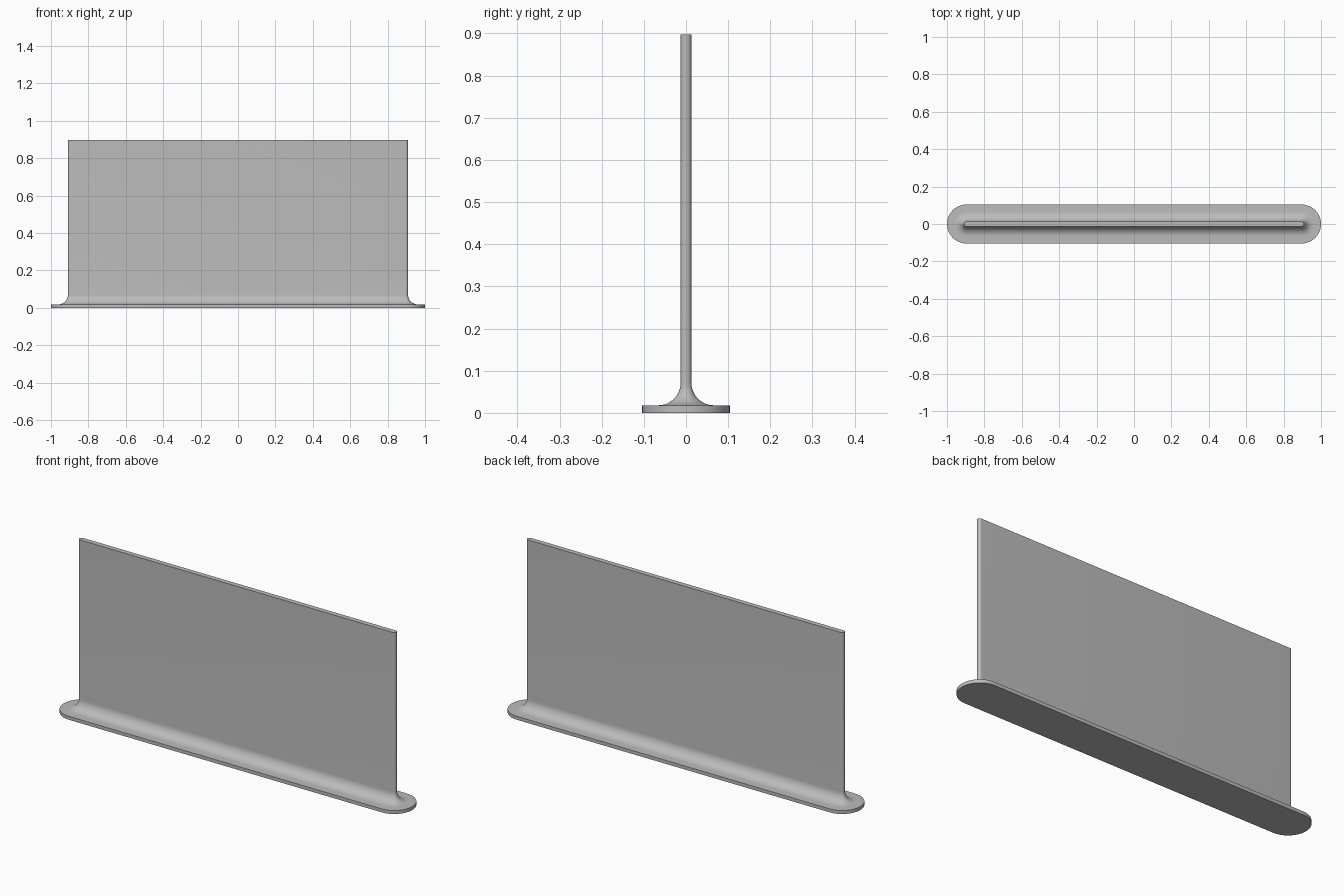
import bpy, bmesh, math

cube = bpy.data.objects.get("Cube")
if cube:
    bpy.data.objects.remove(cube, do_unlink=True)

HALF_SPAN = 0.896      # centre of each rounded end
BASE_R, BASE_TOP = 0.104, 0.018
PANEL_R, PANEL_TOP = 0.013, 0.898
FILLET = 0.053
ARC = 24               # segments per rounded end

grey = bpy.data.materials.new("plain grey")
grey.use_nodes = True
colour = (0.5, 0.5, 0.5, 1)
grey.diffuse_color = colour
grey.node_tree.nodes["Principled BSDF"].inputs["Base Color"].default_value = colour


def stadium_ring(bm, r, z):
    """Long outline with a half circle at each end."""
    ring = []
    for side in (1, -1):
        for i in range(ARC + 1):
            a = math.pi * (i / ARC - 0.5)
            ring.append(bm.verts.new((side * (HALF_SPAN + r * math.cos(a)),
                                      side * r * math.sin(a), z)))
    return ring


def loft(name, profile):
    """Closed solid from (radius, height) steps."""
    bm = bmesh.new()
    rings = [stadium_ring(bm, r, z) for r, z in profile]
    for low, high in zip(rings, rings[1:]):
        for i in range(len(low)):
            j = (i + 1) % len(low)
            bm.faces.new((low[i], low[j], high[j], high[i]))
    bm.faces.new(rings[0][::-1])
    bm.faces.new(rings[-1])
    bmesh.ops.recalc_face_normals(bm, faces=bm.faces)
    mesh = bpy.data.meshes.new(name)
    bm.to_mesh(mesh)
    bm.free()
    mesh.materials.append(grey)
    obj = bpy.data.objects.new(name, mesh)
    bpy.context.collection.objects.link(obj)
    bpy.ops.object.select_all(action='DESELECT')
    obj.select_set(True)
    bpy.context.view_layer.objects.active = obj
    bpy.ops.object.shade_smooth_by_angle(angle=math.radians(30))
    return obj


# Foot plate, concave fillet and upright panel in one continuous profile
steps = 12
fillet = [(PANEL_R + FILLET * (1 - math.sin(t)), BASE_TOP + FILLET * (1 - math.cos(t)))
          for t in (math.pi / 2 * i / steps for i in range(steps + 1))]
loft("panel_on_foot", [(BASE_R, 0), (BASE_R, BASE_TOP)] + fillet + [(PANEL_R, PANEL_TOP)])
